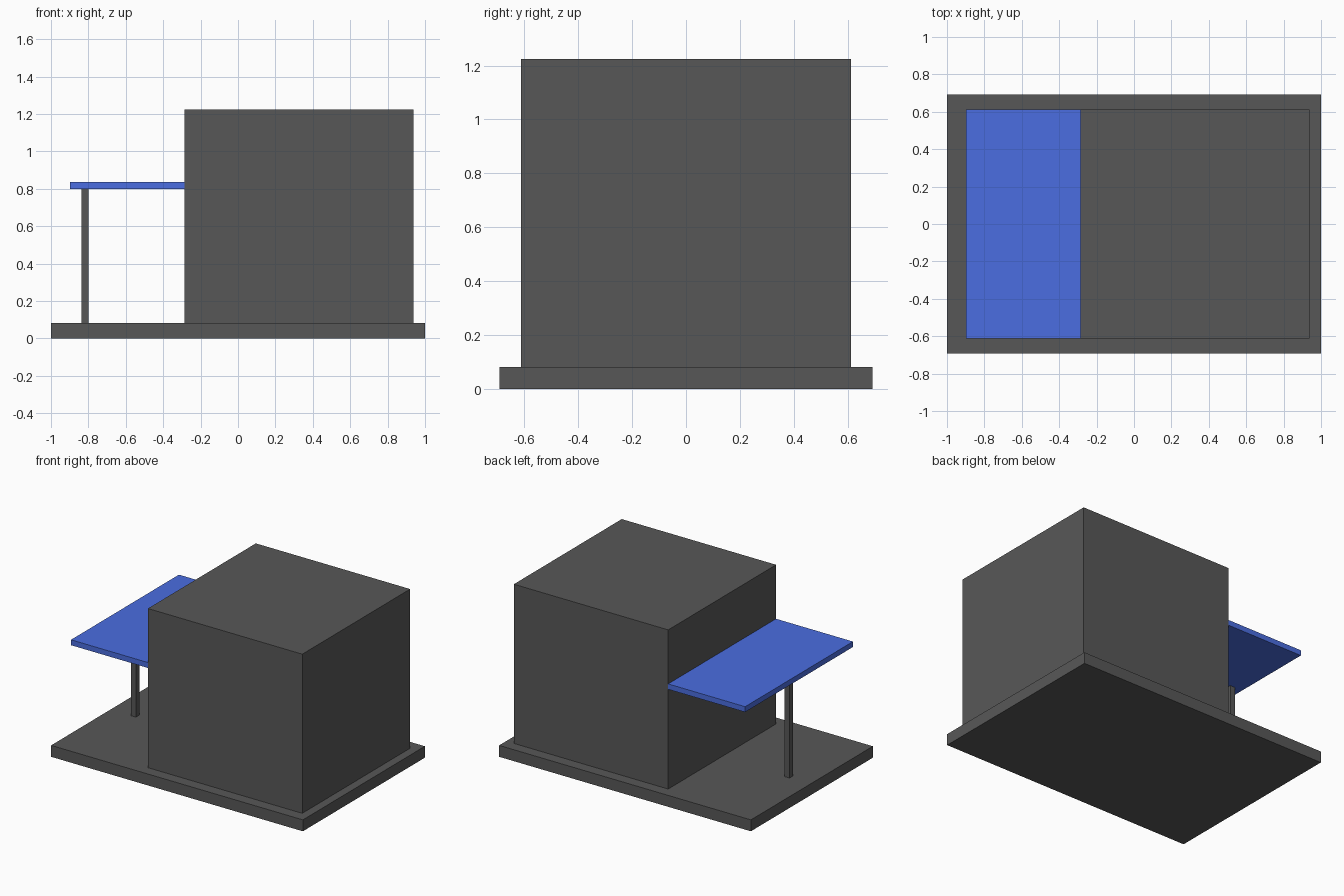
import bpy

if "Cube" in bpy.data.objects:
    bpy.data.objects.remove(bpy.data.objects["Cube"])


def material(name, rgb):
    mat = bpy.data.materials.new(name)
    mat.diffuse_color = (*rgb, 1)
    mat.use_nodes = True
    mat.node_tree.nodes["Principled BSDF"].inputs["Base Color"].default_value = mat.diffuse_color
    return mat


def box(name, x, y, z, mat):
    """Axis-aligned box from (min, max) ranges."""
    ranges = (x, y, z)
    bpy.ops.mesh.primitive_cube_add(size=1, location=[(a + b) / 2 for a, b in ranges])
    obj = bpy.context.object
    obj.name = name
    obj.scale = [b - a for a, b in ranges]
    bpy.ops.object.transform_apply(location=False, rotation=False, scale=True)
    obj.data.materials.append(mat)
    return obj


BASE_TOP = 0.082
ROOF_BOTTOM = 0.798
dark = material("dark_grey", (0.097, 0.097, 0.097))
blue = material("blue", (0.07, 0.155, 0.75))

# Ground slab
box("base_slab", (-1, 1), (-0.692, 0.692), (0, BASE_TOP), dark)

# Main building block
box("building", (-0.287, 0.939), (-0.612, 0.612), (BASE_TOP, 1.225), dark)

# Single central post holding the canopy
box("canopy_post", (-0.837, -0.798), (-0.02, 0.02), (BASE_TOP, ROOF_BOTTOM), dark)

# Blue canopy against the building's left wall
box("canopy", (-0.898, -0.287), (-0.612, 0.612), (ROOF_BOTTOM, 0.837), blue)
